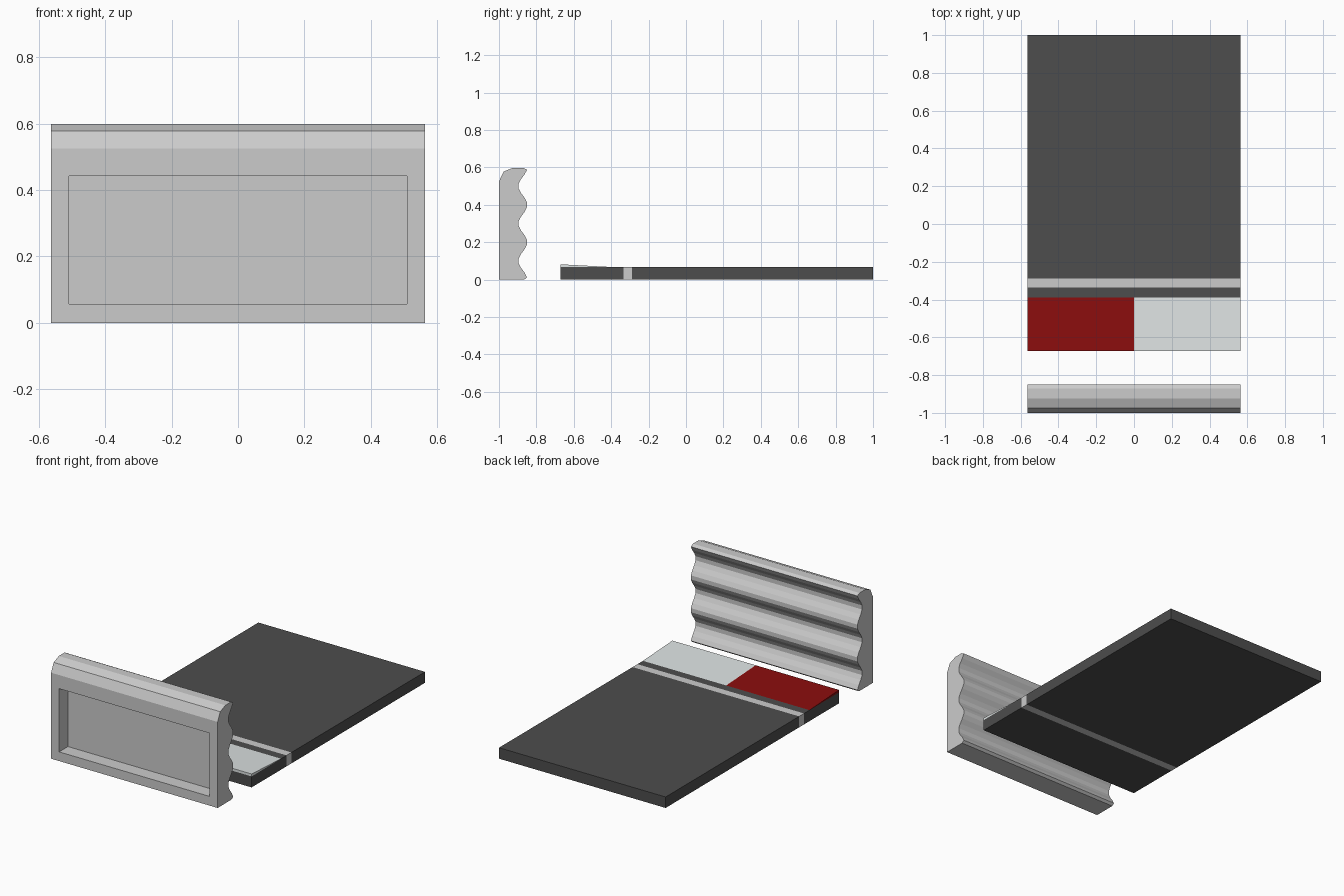
import bpy, math

if "Cube" in bpy.data.objects:
    bpy.data.objects.remove(bpy.data.objects["Cube"])

W = 0.5625  # half width of everything


def material(name, rgb):
    m = bpy.data.materials.new(name)
    m.diffuse_color = (*rgb, 1)
    m.use_nodes = True
    m.node_tree.nodes["Principled BSDF"].inputs["Base Color"].default_value = m.diffuse_color
    return m


def extrude_x(name, profile, x0, x1, mat=None):
    """Closed prism from a (y, z) profile, listed counter-clockwise seen from +x."""
    n = len(profile)
    verts = [(x, y, z) for x in (x0, x1) for y, z in profile]
    faces = [tuple(reversed(range(n))), tuple(range(n, 2 * n))]
    faces += [(i, (i + 1) % n, n + (i + 1) % n, n + i) for i in range(n)]
    me = bpy.data.meshes.new(name)
    me.from_pydata(verts, [], faces)
    ob = bpy.data.objects.new(name, me)
    bpy.context.collection.objects.link(ob)
    if mat:
        me.materials.append(mat)
    return ob


def slab(name, y0, y1, z1, x0=-W, x1=W, mat=None, z0=0.0):
    return extrude_x(name, [(y0, z0), (y1, z0), (y1, z1), (y0, z1)], x0, x1, mat)


asphalt = material("asphalt", (0.075, 0.075, 0.075))
red = material("kerb_red", (0.25, 0.004, 0.004))
white = material("kerb_white", (0.72, 0.76, 0.76))

# Barrier wall: rippled back, rounded shoulder at the front top
ripple = [(-0.8725 + 0.0245 * math.cos(2 * math.pi * z / 0.2), z)
          for z in (0.0125 + 0.575 * i / 23 for i in range(24))]
profile = ([(-1, 0), (-0.865, 0)] + ripple +
           [(-0.87, 0.598), (-0.925, 0.598), (-0.975, 0.578), (-1, 0.525)])
wall = extrude_x("barrier_wall", profile, -W, W)

# Recessed front panel
cutter = slab("panel_cutter", -1.1, -0.915, 0.442, -0.508, 0.508, z0=0.056)
cutter.hide_render = True
cut = wall.modifiers.new("panel_recess", 'BOOLEAN')
cut.operation = 'DIFFERENCE'
cut.solver = 'EXACT'
cut.object = cutter
bpy.context.view_layer.objects.active = wall
bpy.ops.object.modifier_apply(modifier=cut.name)
bpy.data.objects.remove(cutter)

# Road surface with a pale edge line set into it
slab("road_surface", -0.288, 1.0, 0.067, mat=asphalt)
slab("edge_line", -0.335, -0.288, 0.067)
slab("road_shoulder", -0.672, -0.335, 0.067, mat=asphalt)

# Two kerb wedges rising towards the wall
for name, x0, x1, mat in (("kerb_red_half", -W, 0, red), ("kerb_white_half", 0, W, white)):
    extrude_x(name, [(-0.672, 0.067), (-0.388, 0.067), (-0.672, 0.082)], x0, x1, mat)
